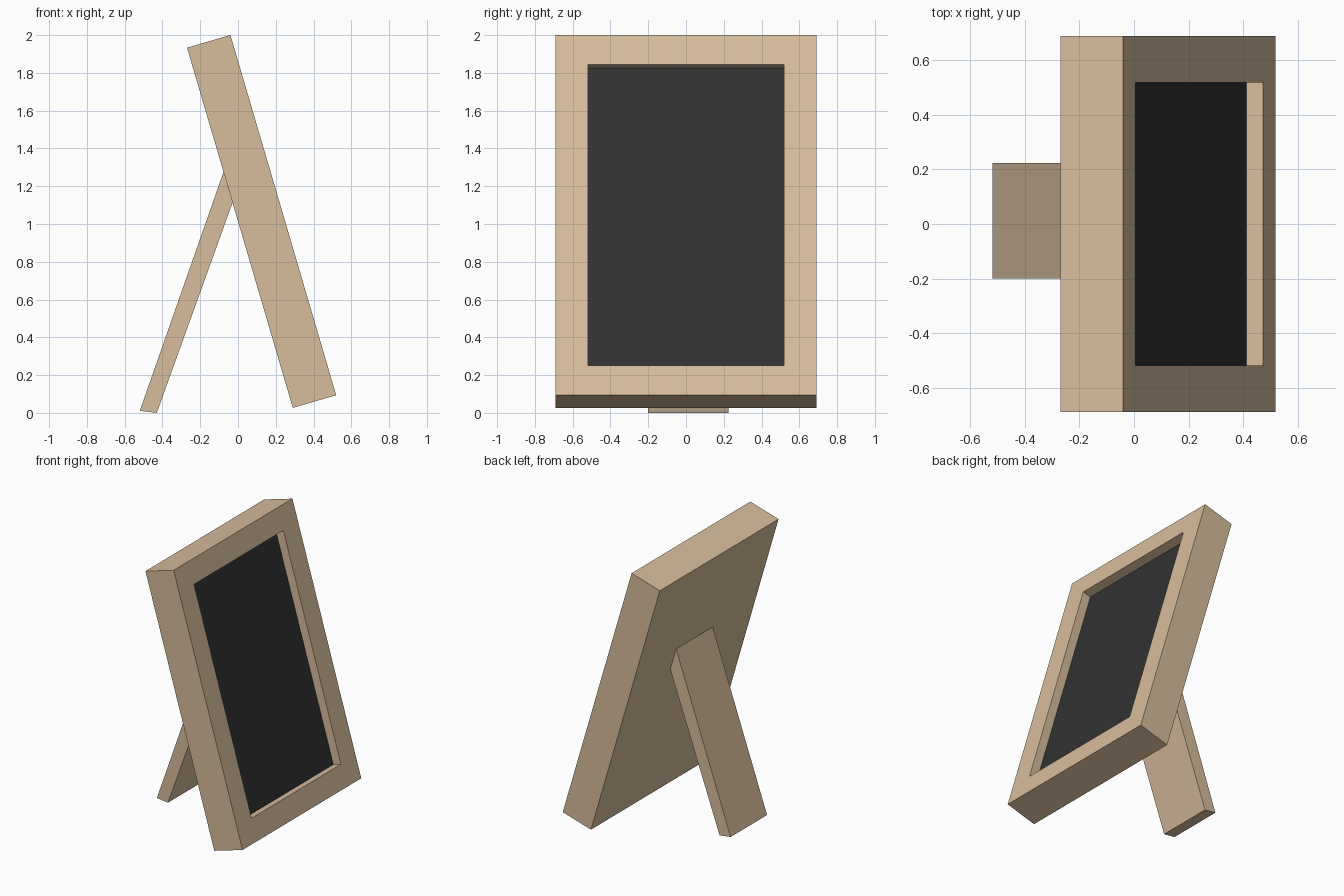
import bpy, bmesh, math
from mathutils import Matrix

if "Cube" in bpy.data.objects:
    bpy.data.objects.remove(bpy.data.objects["Cube"])

TILT = math.radians(-16.37)
W, H, T = 1.38, 1.9875, 0.2395       # frame width, height, thickness
OPEN_W, OPEN_H = 1.038, 1.662        # picture opening
DEPTH, PLATE = 0.07, 0.006
FRAME_MATRIX = Matrix.Translation((0.125, 0, 1.0135)) @ Matrix.Rotation(TILT, 4, 'Y')


def material(name, rgb):
    m = bpy.data.materials.new(name)
    m.diffuse_color = (*rgb, 1)
    m.use_nodes = True
    m.node_tree.nodes["Principled BSDF"].inputs["Base Color"].default_value = m.diffuse_color
    return m


def finish(bm, name, mat):
    bmesh.ops.recalc_face_normals(bm, faces=bm.faces)
    mesh = bpy.data.meshes.new(name)
    bm.to_mesh(mesh)
    bm.free()
    mesh.materials.append(mat)
    ob = bpy.data.objects.new(name, mesh)
    bpy.context.collection.objects.link(ob)
    return ob


def box(size):
    bm = bmesh.new()
    bmesh.ops.create_cube(bm, size=1)
    bmesh.ops.scale(bm, vec=size, verts=bm.verts)
    return bm


wood = material("light wood", (0.68, 0.51, 0.335))
black = material("dark picture", (0.031, 0.031, 0.031))

# Frame: tilted slab with a recessed opening in its front
bm = box((T, W, H))
bm.normal_update()
front = max(bm.faces, key=lambda f: f.normal.x)
bmesh.ops.inset_individual(bm, faces=[front], thickness=0.1)
for v in front.verts:
    v.co.y = math.copysign(OPEN_W / 2, v.co.y)
    v.co.z = math.copysign(OPEN_H / 2, v.co.z)
recess = bmesh.ops.extrude_discrete_faces(bm, faces=[front])["faces"][0]
bmesh.ops.translate(bm, vec=(-DEPTH, 0, 0), verts=recess.verts)
finish(bm, "frame", wood).matrix_world = FRAME_MATRIX

# Picture: thin plate on the floor of the opening
picture = finish(box((PLATE, OPEN_W, OPEN_H)), "picture", black)
picture.matrix_world = FRAME_MATRIX @ Matrix.Translation((T / 2 - DEPTH + PLATE / 2, 0, 0))

# Support leg: slanted profile extruded sideways, meeting the frame's back
bm = bmesh.new()
profile = [(-0.52, 0.011), (-0.43, 0.0), (-0.028, 1.115), (-0.076, 1.278)]
face = bm.faces.new([bm.verts.new((x, -0.2, z)) for x, z in profile])
side = bmesh.ops.extrude_face_region(bm, geom=[face])["geom"]
bmesh.ops.translate(bm, vec=(0, 0.424, 0),
                    verts=[g for g in side if isinstance(g, bmesh.types.BMVert)])
finish(bm, "support_leg", wood)
